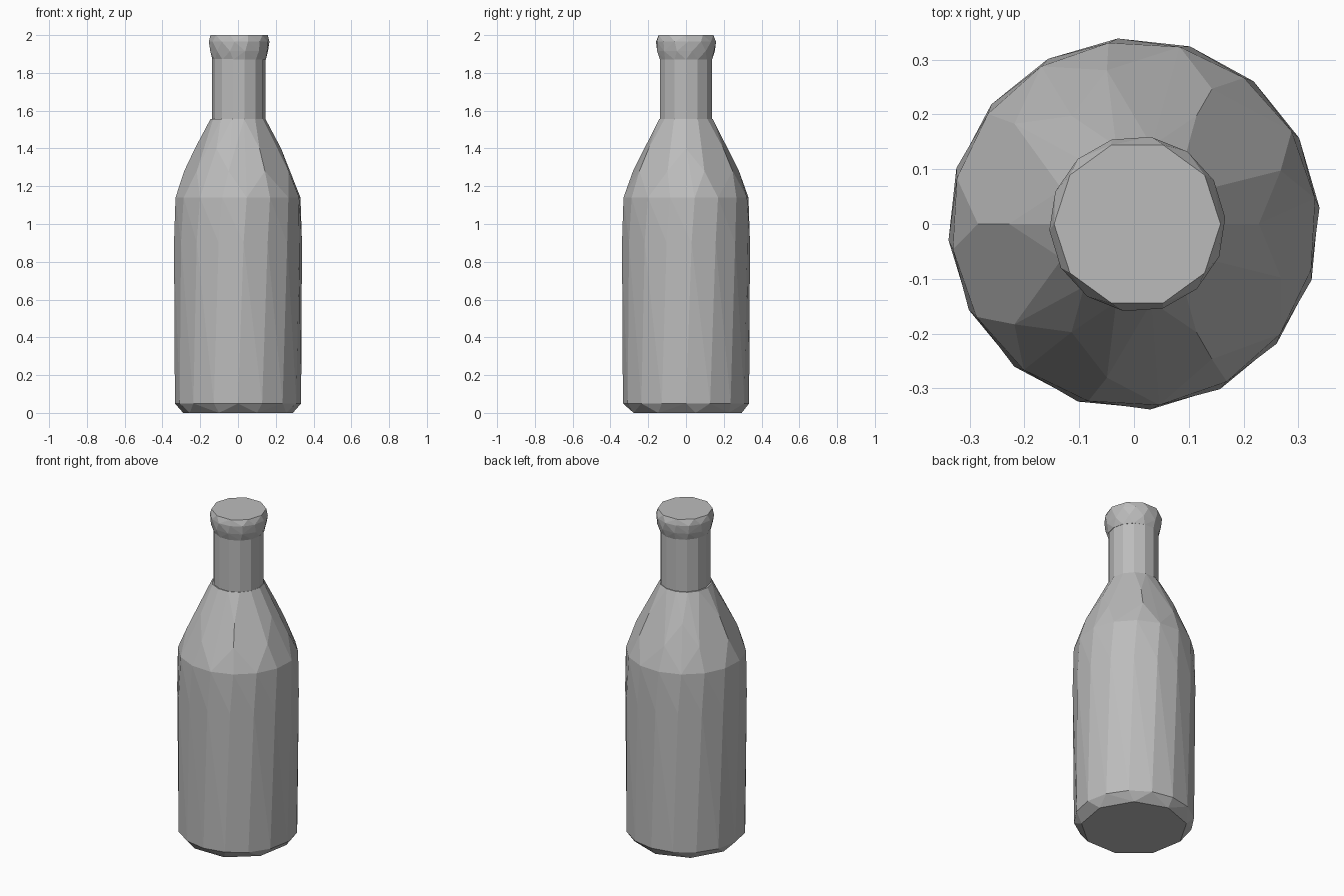
import bpy, bmesh
from math import sin, cos, tau, radians

cube = bpy.data.objects.get("Cube")
if cube:
    bpy.data.objects.remove(cube, do_unlink=True)

glass = bpy.data.materials.new("plain grey")
glass.use_nodes = True
glass.diffuse_color = (0.5, 0.5, 0.5, 1)
glass.node_tree.nodes["Principled BSDF"].inputs["Base Color"].default_value = (0.5, 0.5, 0.5, 1)


def faceted_solid(name, rings, x=0.0):
    """Wrap a convex skin over rings of (height, radius, sides, twist in degrees)."""
    bm = bmesh.new()
    for z, r, sides, twist in rings:
        for i in range(sides):
            a = tau * i / sides + radians(twist)
            bm.verts.new((x + r * cos(a), r * sin(a), z))
    bmesh.ops.convex_hull(bm, input=bm.verts[:])
    loose = [v for v in bm.verts if not v.link_faces]
    bmesh.ops.delete(bm, geom=loose, context='VERTS')
    # merge nearly flat triangles into broad facets
    bmesh.ops.dissolve_limit(bm, angle_limit=radians(2), verts=bm.verts[:], edges=bm.edges[:])
    bmesh.ops.recalc_face_normals(bm, faces=bm.faces[:])
    mesh = bpy.data.meshes.new(name)
    bm.to_mesh(mesh)
    bm.free()
    mesh.materials.append(glass)
    obj = bpy.data.objects.new(name, mesh)
    bpy.context.collection.objects.link(obj)
    return obj


# Body: chamfered foot, near-straight wall, tapering shoulder
faceted_solid("bottle_body", [
    (0.0, 0.295, 9, 10),
    (0.05, 0.334, 16, 0),
    (0.9, 0.34, 16, 5),
    (1.14, 0.334, 16, 8),
    (1.28, 0.285, 9, 20),
    (1.4, 0.228, 6, 0),
    (1.555, 0.146, 14, 0),
])

# Neck: plain cylinder of flat facets
faceted_solid("bottle_neck", [
    (1.54, 0.141, 14, 0),
    (1.88, 0.141, 14, 0),
], x=0.004)

# Lip: flared rim closed by a flat top
faceted_solid("bottle_lip", [
    (1.87, 0.141, 14, 0),
    (1.915, 0.156, 12, 12),
    (1.965, 0.161, 14, 4),
    (2.0, 0.152, 10, 0),
], x=0.006)
